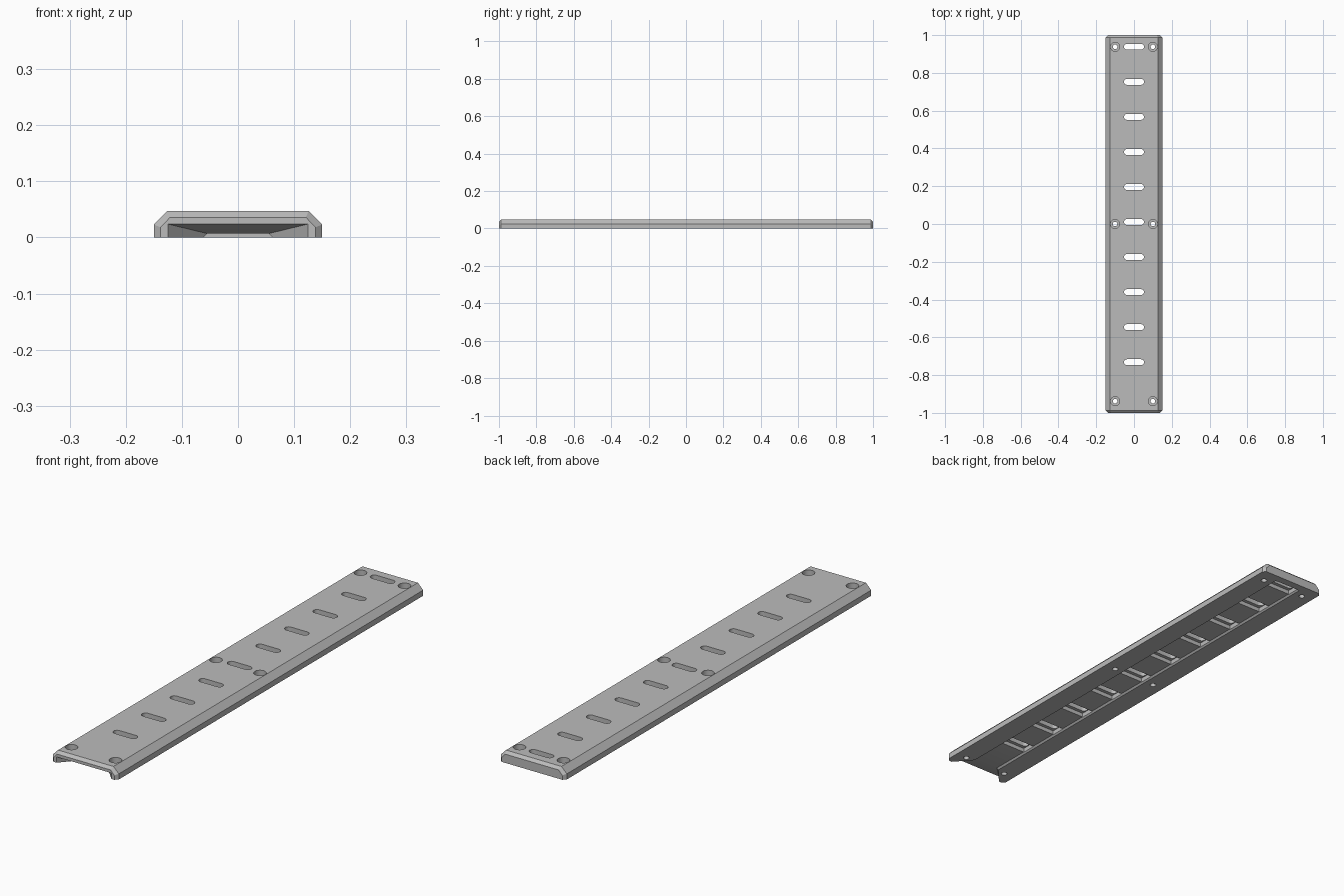
import bpy, bmesh, math

cube = bpy.data.objects.get("Cube")
if cube:
    bpy.data.objects.remove(cube, do_unlink=True)

# Single grey finish
grey = bpy.data.materials.new("matte grey")
grey.use_nodes = True
grey.diffuse_color = (0.5, 0.5, 0.5, 1)
grey.node_tree.nodes["Principled BSDF"].inputs["Base Color"].default_value = (0.5, 0.5, 0.5, 1)


def finish(name, bm):
    bmesh.ops.recalc_face_normals(bm, faces=bm.faces)
    mesh = bpy.data.meshes.new(name)
    bm.to_mesh(mesh)
    bm.free()
    mesh.materials.append(grey)
    obj = bpy.data.objects.new(name, mesh)
    bpy.context.collection.objects.link(obj)
    return obj


def loft(bm, rings):
    """Skin closed rings of points and cap both ends."""
    loops = [[bm.verts.new(p) for p in ring] for ring in rings]
    n = len(loops[0])
    for a, b in zip(loops, loops[1:]):
        for i in range(n):
            j = (i + 1) % n
            bm.faces.new((a[i], a[j], b[j], b[i]))
    bm.faces.new(loops[0])
    bm.faces.new(loops[-1])


def section(half, y):
    """Mirror a half profile of (x, z) across the centre line at depth y."""
    return [(x, y, z) for x, z in half] + [(-x, y, z) for x, z in reversed(half)]


def stadium(x, y, half, r, z, steps=10):
    """Rounded slot outline; half equal to r gives a circle."""
    pts = []
    for side in (1, -1):
        for i in range(steps + 1):
            a = -math.pi / 2 + math.pi * i / steps
            pts.append((x + side * (half - r + r * math.cos(a)),
                        y + side * r * math.sin(a), z))
    return pts


def cut(target, name, bm):
    bmesh.ops.remove_doubles(bm, verts=bm.verts, dist=1e-5)
    cutter = finish(name, bm)
    cutter.hide_render = True
    mod = target.modifiers.new(name, "BOOLEAN")
    mod.operation = "DIFFERENCE"
    mod.solver = "EXACT"
    mod.object = cutter
    bpy.context.view_layer.objects.active = target
    bpy.ops.object.modifier_apply(modifier=mod.name)
    bpy.data.objects.remove(cutter, do_unlink=True)


# Chamfered plank with bevelled ends
outer = [(0.15, 0), (0.15, 0.023), (0.126, 0.047)]
inner = [(0.138, 0), (0.138, 0.018), (0.121, 0.036)]
bm = bmesh.new()
loft(bm, [section(inner, -1), section(outer, -0.988),
          section(outer, 0.988), section(inner, 1)])
plank = finish("slotted_plank", bm)

# Underside channel with a flared mouth at the front
mouth = [(0.125, -0.01), (0.125, 0), (0.125, 0.024)]
run = [(0.062, -0.01), (0.062, 0), (0.055, 0.007)]
bm = bmesh.new()
loft(bm, [section(mouth, -1.02), section(mouth, -1),
          section(run, -0.93), section(run, 0.966)])
cut(plank, "channel_cutter", bm)

slot_ys = [0.938 - 0.1855 * i for i in range(10)]
hole_spots = [(x, y) for x in (-0.1, 0.1) for y in (-0.938, 0, 0.938)]

# Pockets under the slots
pocket = [(0.056, -0.01), (0.056, 0.024)]
bm = bmesh.new()
for y in slot_ys:
    loft(bm, [section(pocket, y - 0.03), section(pocket, y + 0.03)])
cut(plank, "pocket_cutter", bm)

# Through slots and screw counterbores
bm = bmesh.new()
for y in slot_ys:
    loft(bm, [stadium(0, y, 0.053, 0.0155, z) for z in (0.012, 0.06)])
for x, y in hole_spots:
    loft(bm, [stadium(x, y, 0.024, 0.024, z) for z in (0.024, 0.06)])
cut(plank, "slot_cutter", bm)

# Screw shank holes
bm = bmesh.new()
for x, y in hole_spots:
    loft(bm, [stadium(x, y, 0.012, 0.012, z) for z in (-0.02, 0.035)])
cut(plank, "shank_cutter", bm)

# Smooth the round walls, keep the edges crisp
bpy.ops.object.select_all(action="DESELECT")
plank.select_set(True)
bpy.context.view_layer.objects.active = plank
bpy.ops.object.shade_smooth_by_angle(angle=math.radians(25))
